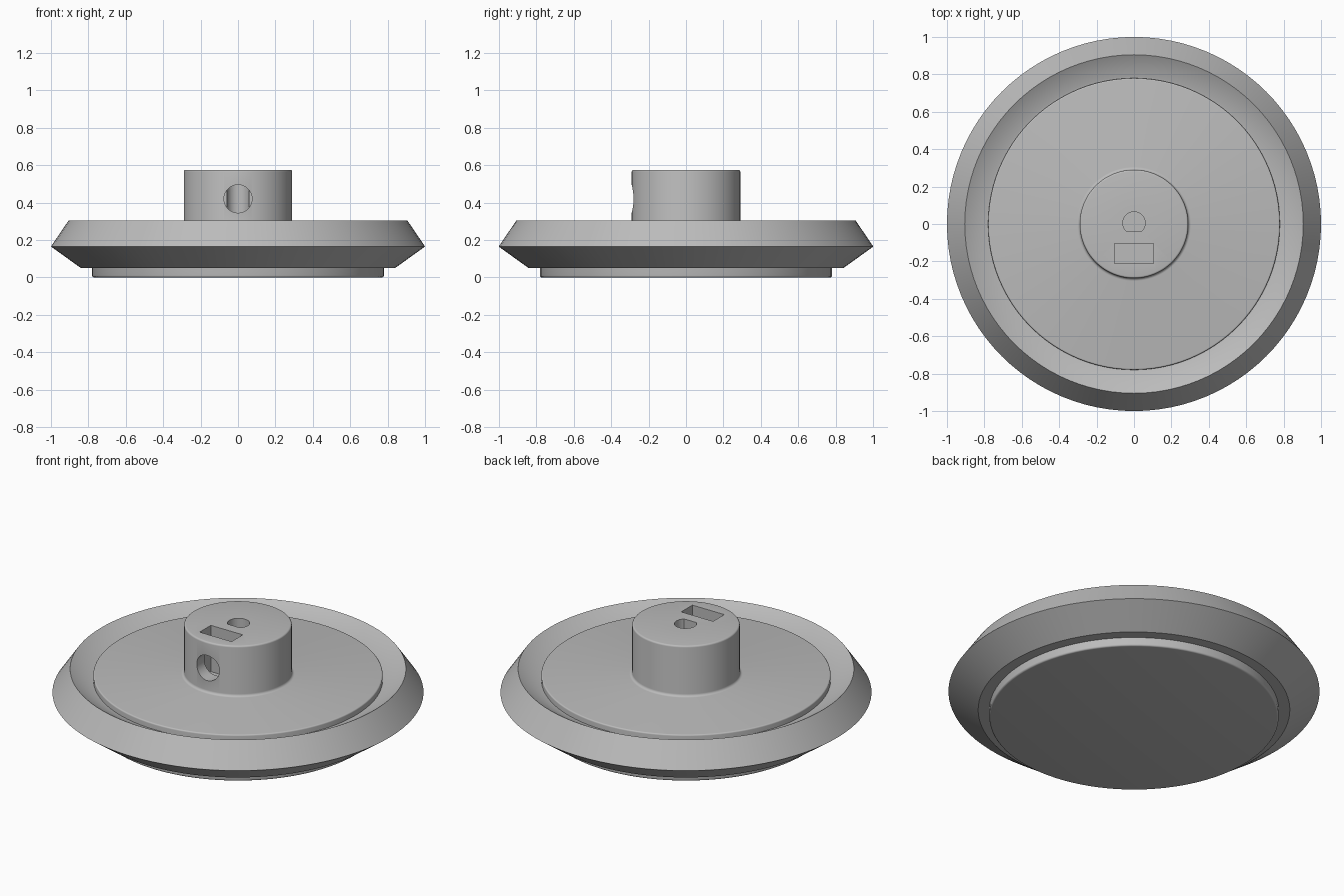
import bpy
import bmesh
from math import cos, sin, pi, radians, sqrt, asin

old = bpy.data.objects.get("Cube")
if old:
    bpy.data.objects.remove(old, do_unlink=True)

grey = bpy.data.materials.new("plain grey")
grey.use_nodes = True
colour = (0.5, 0.5, 0.5, 1)
grey.diffuse_color = colour
grey.node_tree.nodes["Principled BSDF"].inputs["Base Color"].default_value = colour


def add_object(name, bm):
    bmesh.ops.recalc_face_normals(bm, faces=bm.faces)
    mesh = bpy.data.meshes.new(name)
    bm.to_mesh(mesh)
    bm.free()
    mesh.materials.append(grey)
    obj = bpy.data.objects.new(name, mesh)
    bpy.context.collection.objects.link(obj)
    return obj


def lathe(name, profile, closed=False, steps=96):
    """Spin (radius, height) points about the z axis."""
    bm = bmesh.new()
    verts = [bm.verts.new((r, 0, z)) for r, z in profile]
    edges = [bm.edges.new(pair) for pair in zip(verts, verts[1:])]
    if closed:
        edges.append(bm.edges.new((verts[-1], verts[0])))
    bmesh.ops.spin(bm, geom=verts + edges, cent=(0, 0, 0), axis=(0, 0, 1),
                   angle=2 * pi, steps=steps)
    bmesh.ops.remove_doubles(bm, verts=bm.verts, dist=0.0001)
    return add_object(name, bm)


def prism(name, outline, offset):
    """Extrude an outline of 3D points along an offset."""
    bm = bmesh.new()
    face = bm.faces.new([bm.verts.new(p) for p in outline])
    out = bmesh.ops.extrude_face_region(bm, geom=[face], use_keep_orig=True)
    moved = [v for v in out["geom"] if isinstance(v, bmesh.types.BMVert)]
    bmesh.ops.translate(bm, verts=moved, vec=offset)
    return add_object(name, bm)


def arc(cr, cz, radius, start, end, steps=4):
    """Quarter-round points for a profile."""
    return [(cr + radius * cos(radians(start + (end - start) * i / steps)),
             cz + radius * sin(radians(start + (end - start) * i / steps)))
            for i in range(steps + 1)]


# Disc with raised hub
floor, top = 0.275, 0.575
profile = [(0, 0)]
profile += arc(0.77, 0.01, 0.01, -90, 0)
profile += arc(0.772, floor - 0.008, 0.008, 0, 90)
profile += arc(0.305, floor + 0.015, 0.015, 270, 180)
profile += arc(0.28, top - 0.01, 0.01, 0, 90)
profile += [(0, top)]
body = lathe("disc_and_hub", profile)

# Bevelled outer rim with a sloping inner face
rim = lathe("outer_rim", [(0.765, 0.05), (0.84, 0.05), (1, 0.165),
                          (0.905, 0.305), (0.79, 0.24), (0.765, 0.24)], closed=True)

# Hub openings: flat-sided shaft bore, nut slot, screw hole
bore_r, flat, bore_y, base = 0.06, 0.045, 0.005, 0.3
start = -asin(flat / bore_r)
sweep = pi - 2 * start
bore = prism("shaft_bore_cutter",
             [(bore_r * cos(start + sweep * i / 32),
               bore_y + bore_r * sin(start + sweep * i / 32), base) for i in range(33)],
             (0, 0, 0.4))
slot = prism("nut_slot_cutter",
             [(-0.105, -0.21, base), (0.105, -0.21, base),
              (0.105, -0.105, base), (-0.105, -0.105, base)], (0, 0, 0.4))
screw = prism("screw_hole_cutter",
              [(0.075 * cos(2 * pi * i / 40), -0.4, 0.42 + 0.075 * sin(2 * pi * i / 40))
               for i in range(40)], (0, 0.4, 0))

bpy.context.view_layer.objects.active = body
for cutter in (bore, slot, screw):
    cutter.hide_render = True
    mod = body.modifiers.new("cut", "BOOLEAN")
    mod.operation = "DIFFERENCE"
    mod.solver = "EXACT"
    mod.object = cutter
    bpy.ops.object.modifier_apply(modifier=mod.name)
    bpy.data.objects.remove(cutter, do_unlink=True)

# Smooth shading with crisp edges
for obj in bpy.context.selected_objects:
    obj.select_set(False)
for obj in (body, rim):
    obj.select_set(True)
bpy.context.view_layer.objects.active = body
bpy.ops.object.shade_smooth_by_angle(angle=radians(30))
